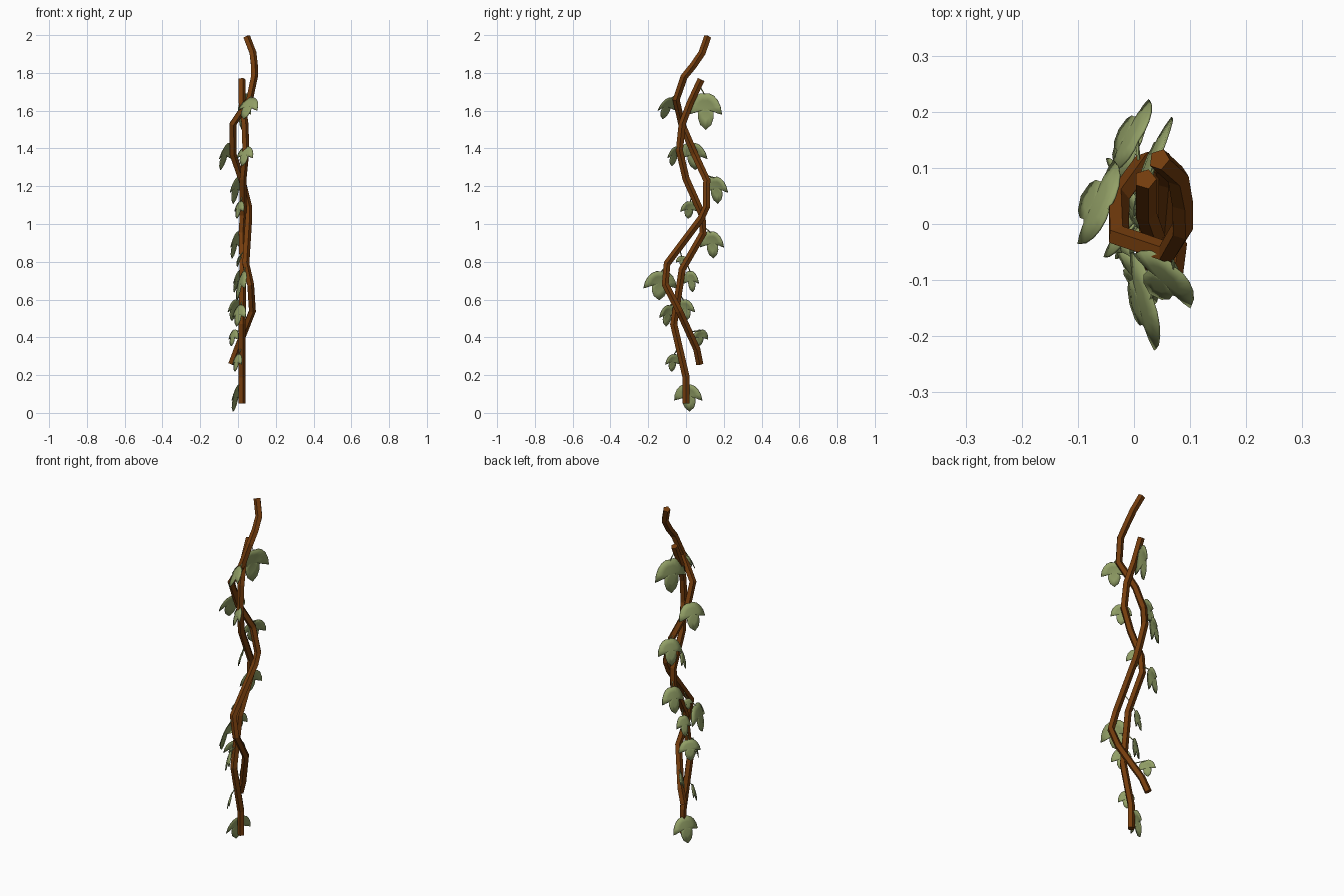
import bpy
import bmesh
import math
from mathutils import Vector

if "Cube" in bpy.data.objects:
    bpy.data.objects.remove(bpy.data.objects["Cube"], do_unlink=True)


def make_material(name, color):
    mat = bpy.data.materials.new(name)
    mat.use_nodes = True
    mat.diffuse_color = color
    mat.node_tree.nodes["Principled BSDF"].inputs["Base Color"].default_value = color
    return mat


BARK = make_material("brown bark", (0.175, 0.046, 0.004, 1))
GREEN = make_material("leaf green", (0.29, 0.352, 0.135, 1))
UP = Vector((0, 0, 1))


def finish(bm, name, mat, smooth=False):
    bmesh.ops.recalc_face_normals(bm, faces=bm.faces)
    mesh = bpy.data.meshes.new(name)
    bm.to_mesh(mesh)
    bm.free()
    mesh.materials.append(mat)
    for poly in mesh.polygons:
        poly.use_smooth = smooth
    obj = bpy.data.objects.new(name, mesh)
    bpy.context.scene.collection.objects.link(obj)
    return obj


def tube(name, path, radius, sides, mat):
    """Faceted tube swept along a path, closed at both ends."""
    pts = [Vector(p) for p in path]
    bm = bmesh.new()
    rings = []
    for i, p in enumerate(pts):
        tangent = (pts[min(i + 1, len(pts) - 1)] - pts[max(i - 1, 0)]).normalized()
        side = Vector((0, 1, 0)).cross(tangent).normalized()
        other = tangent.cross(side)
        angles = [math.tau * k / sides for k in range(sides)]
        rings.append([bm.verts.new(p + radius * (math.cos(a) * side + math.sin(a) * other))
                      for a in angles])
    for low, high in zip(rings, rings[1:]):
        for k in range(sides):
            n = (k + 1) % sides
            bm.faces.new((low[k], low[n], high[n], high[k]))
    bm.faces.new(rings[0])
    bm.faces.new(rings[-1])
    return finish(bm, name, mat)


# Two twisting vines
STRAIGHT = [(.02, 0, .05), (.02, 0, .19), (.02, -.065, .47), (.025, -.02, .76),
            (.02, .09, .95), (.025, .085, 1.05), (.025, 0, 1.24),
            (.04, -.035, 1.39), (.035, -.02, 1.53), (.02, .022, 1.64), (.02, .08, 1.765)]
TWISTED = [(-.035, .073, .26), (-.005, .057, .34), (.075, -.035, .54), (.065, -.11, .68),
           (.04, -.1, .79), (.055, .08, 1.03), (.055, .108, 1.09), (.02, .11, 1.23),
           (-.028, .045, 1.37), (-.028, -.022, 1.53), (.06, -.052, 1.66),
           (.085, -.01, 1.78), (.085, .04, 1.84), (.078, .085, 1.905), (.045, .115, 1.99)]
tube("straight_vine", STRAIGHT, .02, 5, BARK)
tube("twisted_vine", TWISTED, .02, 5, BARK)


def nearest_on_vines(p):
    best = None
    for path in (STRAIGHT, TWISTED):
        for a, b in zip(path, path[1:]):
            a, b = Vector(a), Vector(b)
            t = max(0, min(1, (p - a).dot(b - a) / (b - a).length_squared))
            q = a.lerp(b, t)
            if best is None or (q - p).length < (best - p).length:
                best = q
    return best


# Three-lobed leaf outline, right half from stem to tip
HALF = [(0, 0), (.14, .01), (.28, -.05), (.4, -.17), (.49, -.35), (.53, -.57),
        (.42, -.55), (.3, -.48), (.24, -.52), (.24, -.68), (.17, -.86), (0, -1)]
OUTLINE = HALF + [(-u, v) for u, v in HALF[-2:0:-1]]


def leaf(number, center, top, bottom, spread, tilt=.3):
    """Domed leaf hanging from its stem, spread gives its horizontal width."""
    across = Vector((spread[0], spread[1], 0))
    width = across.length
    across.normalize()
    out = Vector((-across.y, across.x, 0))
    down = -UP * math.cos(tilt) + out * math.sin(tilt)
    normal = out * math.cos(tilt) + UP * math.sin(tilt)
    length = (top - bottom) / math.cos(tilt)
    base = Vector((center[0], center[1], top)) - out * length * math.sin(tilt) / 2

    def place(u, v):
        dome = -.3 * u * u - .2 * (v + .4) ** 2
        return base + across * u * width - down * v * length + normal * dome * width

    bm = bmesh.new()
    hub = bm.verts.new(place(0, -.42))
    inner = [bm.verts.new(place(u * .55, -.42 + (v + .42) * .55)) for u, v in OUTLINE]
    outer = [bm.verts.new(place(u, v)) for u, v in OUTLINE]
    for i in range(len(OUTLINE)):
        n = (i + 1) % len(OUTLINE)
        bm.faces.new((hub, inner[i], inner[n]))
        bm.faces.new((inner[i], outer[i], outer[n], inner[n]))
    obj = finish(bm, f"leaf_{number}", GREEN, smooth=True)
    solid = obj.modifiers.new("thickness", "SOLIDIFY")
    solid.thickness = .004
    solid.offset = 0

    # Thin stem joining the leaf to the closest vine
    start = place(0, -.03)
    end = nearest_on_vines(start + UP * .04)
    if (end - start).length > .01:
        tube(f"leaf_stem_{number}", [start, end], .003, 4, GREEN)


# Leaves from bottom to top: centre, top height, bottom height, spread, tilt
LEAVES = [
    ((-.015, .015), .15, .01, (.05, .14)),
    ((-.01, -.072), .31, .22, (-.045, .075)),
    ((-.03, .072), .44, .355, (-.045, .08)),
    ((.0, -.1), .57, .46, (-.065, .085)),
    ((-.025, -.002), .6, .49, (.065, .1)),
    ((.005, -.14), .75, .6, (-.04, .165)),
    ((-.01, .03), .75, .64, (.035, .075)),
    ((0, -.02), .83, .775, (.02, .06)),
    ((-.02, .14), .96, .82, (.05, .12)),
    ((0, .015), 1.12, 1.03, (-.045, .09)),
    ((-.015, .162), 1.25, 1.11, (.065, .12)),
    ((-.075, .042), 1.43, 1.29, (.06, .14), .4),
    ((.032, -.065), 1.41, 1.31, (-.08, .07), .4),
    ((.02, .105), 1.69, 1.5, (.065, .17), .12),
    ((.047, -.105), 1.67, 1.56, (-.095, .09), .55),
]
for index, data in enumerate(LEAVES, 1):
    leaf(index, *data)
